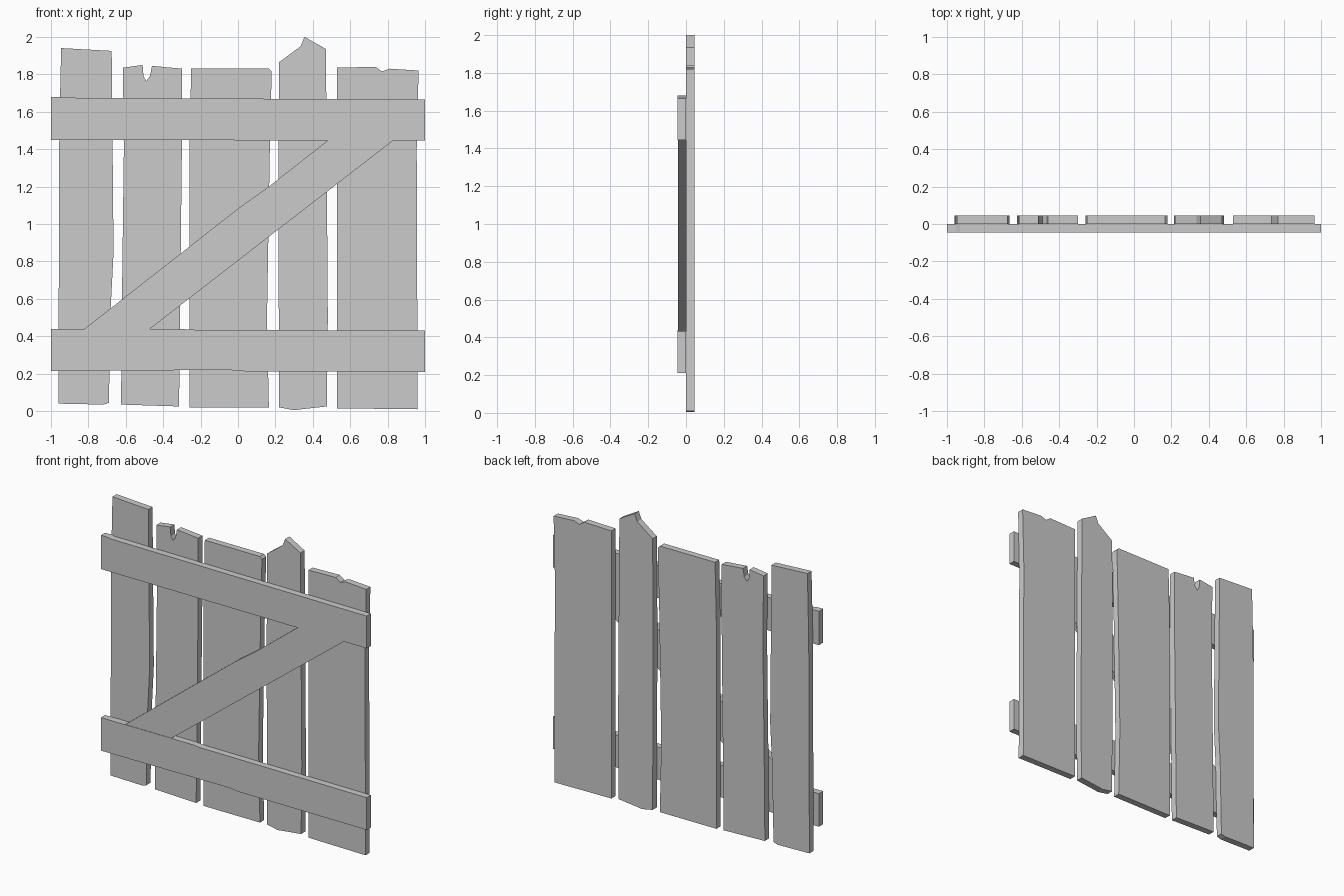
import bpy
import bmesh

default_cube = bpy.data.objects.get("Cube")
if default_cube:
    bpy.data.objects.remove(default_cube, do_unlink=True)

PLANK_DEPTH = 0.045
RAIL_FRONT = -0.045
BRACE_FRONT = -0.042

# One plain colour for all the timber
timber = bpy.data.materials.new("Weathered grey timber")
timber.use_nodes = True
colour = (0.6, 0.6, 0.6, 1)
timber.diffuse_color = colour
shader = next(n for n in timber.node_tree.nodes if n.type == "BSDF_PRINCIPLED")
shader.inputs["Base Color"].default_value = colour
shader.inputs["Roughness"].default_value = 0.9


def board(name, outline, front, back):
    """Extrude an outline drawn in x and z from the front to the back."""
    mesh = bpy.data.meshes.new(name)
    bm = bmesh.new()
    face = bm.faces.new([bm.verts.new((x, front, z)) for x, z in outline])
    extruded = bmesh.ops.extrude_face_region(bm, geom=[face])
    moved = [v for v in extruded["geom"] if isinstance(v, bmesh.types.BMVert)]
    bmesh.ops.translate(bm, verts=moved, vec=(0, back - front, 0))
    bmesh.ops.recalc_face_normals(bm, faces=bm.faces)
    bm.to_mesh(mesh)
    bm.free()
    mesh.materials.append(timber)
    obj = bpy.data.objects.new(name, mesh)
    bpy.context.collection.objects.link(obj)
    return obj


def plank(name, bottom, right, top, left):
    """Upright plank; its edges run anticlockwise seen from the front."""
    return board(name, bottom + right + top + left, 0, PLANK_DEPTH)


# Upright planks with worn ends
plank("outer_right_plank",
      bottom=[(-0.96, 0.04), (-0.72, 0.035), (-0.69, 0.045)],
      right=[(-0.68, 0.56), (-0.67, 0.75), (-0.665, 0.85)],
      top=[(-0.675, 1.925), (-0.945, 1.94)],
      left=[(-0.955, 1.5)])

plank("notched_plank",
      bottom=[(-0.625, 0.035), (-0.315, 0.025)],
      right=[(-0.3, 1.4)],
      top=[(-0.3, 1.83), (-0.46, 1.845), (-0.47, 1.79), (-0.49, 1.765),
           (-0.505, 1.79), (-0.51, 1.85), (-0.615, 1.835)],
      left=[(-0.61, 1.4), (-0.62, 0.6)])

plank("middle_plank",
      bottom=[(-0.26, 0.02), (0.165, 0.02)],
      right=[(0.155, 0.5), (0.17, 1.4)],
      top=[(0.18, 1.815), (0.165, 1.83), (-0.25, 1.83)],
      left=[(-0.26, 1.4)])

plank("pointed_plank",
      bottom=[(0.22, 0.02), (0.3, 0.005), (0.34, 0.01), (0.475, 0.025)],
      right=[(0.48, 0.5)],
      top=[(0.47, 1.935), (0.355, 2), (0.335, 1.95), (0.22, 1.865)],
      left=[(0.215, 1.2)])

plank("outer_left_plank",
      bottom=[(0.53, 0.015), (0.96, 0.01)],
      right=[(0.955, 1.4)],
      top=[(0.965, 1.82), (0.81, 1.83), (0.77, 1.815), (0.735, 1.84),
           (0.53, 1.835)],
      left=[])

# Cross rails across the front
board("upper_rail",
      [(-1, 1.45), (1, 1.445), (1, 1.665), (0, 1.67), (-0.93, 1.675),
       (-0.95, 1.68), (-1, 1.68)],
      RAIL_FRONT, 0)
board("lower_rail",
      [(-1, 0.215), (-0.05, 0.22), (0.05, 0.212), (1, 0.21), (1, 0.43),
       (-0.26, 0.435), (-0.3, 0.44), (-1, 0.44)],
      RAIL_FRONT, 0)

# Diagonal brace between the rails
board("diagonal_brace",
      [(-0.82, 0.44), (-0.47, 0.44), (0.83, 1.447), (0.48, 1.447),
       (0.165, 1.2), (0.01, 1.09)],
      BRACE_FRONT, 0)
